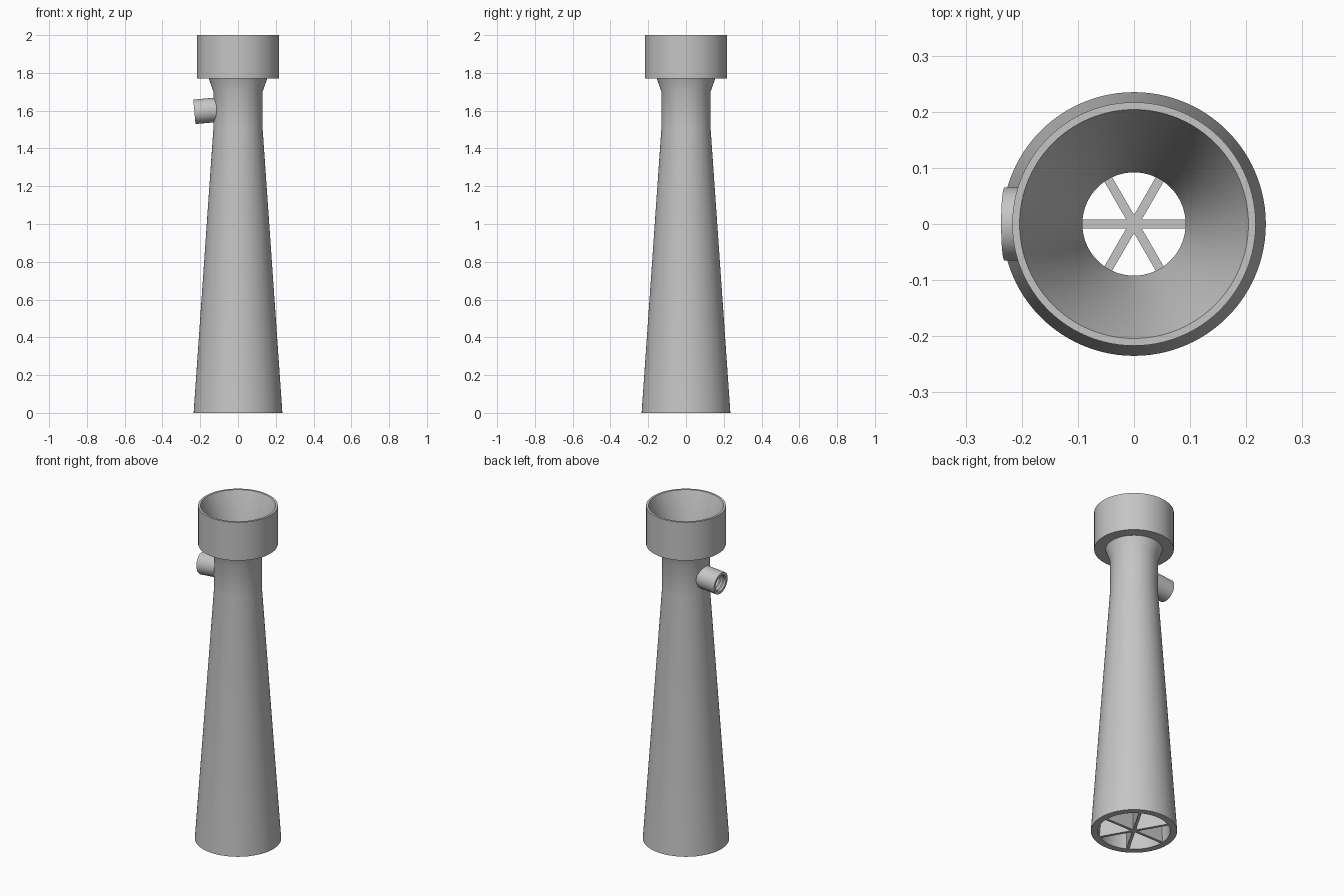
import bpy
import bmesh
from math import cos, sin, pi, radians
from mathutils import Vector

cube = bpy.data.objects.get("Cube")
if cube:
    bpy.data.objects.remove(cube, do_unlink=True)

# Single plain grey
grey = bpy.data.materials.new("light_grey")
grey.use_nodes = True
colour = (0.56, 0.56, 0.56, 1)
grey.diffuse_color = colour
grey.node_tree.nodes["Principled BSDF"].inputs["Base Color"].default_value = colour


def add_object(name, bm):
    bmesh.ops.recalc_face_normals(bm, faces=bm.faces)
    mesh = bpy.data.meshes.new(name)
    bm.to_mesh(mesh)
    bm.free()
    mesh.materials.append(grey)
    obj = bpy.data.objects.new(name, mesh)
    bpy.context.collection.objects.link(obj)
    return obj


def make_active(obj):
    bpy.ops.object.select_all(action="DESELECT")
    obj.select_set(True)
    bpy.context.view_layer.objects.active = obj


def lathe(name, profile, sides):
    """Spin a closed (radius, height) outline about z."""
    bm = bmesh.new()
    rings = [[bm.verts.new((r * cos(2 * pi * i / sides), r * sin(2 * pi * i / sides), z))
              for i in range(sides)] for r, z in profile]
    for k, ring in enumerate(rings):
        following = rings[(k + 1) % len(rings)]
        for i in range(sides):
            j = (i + 1) % sides
            bm.faces.new((ring[i], ring[j], following[j], following[i]))
    return add_object(name, bm)


# Tapered tube with throat, flared inlet and socket collar
body = lathe("tapered_body", [
    (0.235, 0), (0.13, 1.51), (0.13, 1.7), (0.155, 1.77),
    (0.217, 1.77), (0.217, 2.0), (0.204, 2.0),
    (0.092, 1.69), (0.092, 1.51), (0.197, 0)], 96)

# Side port, tilted slightly downward, with threaded bore
port_dir = Vector((-1, 0, -0.09)).normalized()
port_end = Vector((-0.231, 0, 1.594))
port_turn = port_dir.to_track_quat("Z", "Y")
length, radius, bore = 0.125, 0.065, 0.044
outline = [(bore, 0), (radius, 0), (radius, length), (bore + 0.005, length)]
threads = 6
for t in range(threads):
    top = length - t * length / threads
    outline.append((bore, top - 0.01))
    if t < threads - 1:
        outline.append((bore + 0.005, top - length / threads))
port = lathe("side_port", outline, 48)
port.rotation_mode = "QUATERNION"
port.rotation_quaternion = port_turn
port.location = port_end - port_dir * length

# Opening from the port into the throat
bm = bmesh.new()
bmesh.ops.create_cone(bm, cap_ends=True, segments=48, radius1=bore, radius2=bore, depth=0.2)
cutter = add_object("port_cutter", bm)
cutter.hide_render = True
cutter.rotation_mode = "QUATERNION"
cutter.rotation_quaternion = port_turn
cutter.location = port_end - port_dir * 0.12
cut = body.modifiers.new("port_opening", "BOOLEAN")
cut.operation = "DIFFERENCE"
cut.solver = "EXACT"
cut.object = cutter
make_active(body)
bpy.ops.object.modifier_apply(modifier=cut.name)
bpy.data.objects.remove(cutter, do_unlink=True)

# Crossed straightening vanes in the wide outlet
for n in range(3):
    bm = bmesh.new()
    bmesh.ops.create_cube(bm, size=1)
    bmesh.ops.scale(bm, vec=(0.4, 0.016, 0.2), verts=bm.verts)
    vane = add_object("outlet_vane_%d" % (n + 1), bm)
    vane.location.z = 0.101
    vane.rotation_euler.z = radians(60 * n)

# Smooth round walls, crisp rims
for obj in (body, port):
    make_active(obj)
    bpy.ops.object.shade_smooth_by_angle(angle=radians(30))
